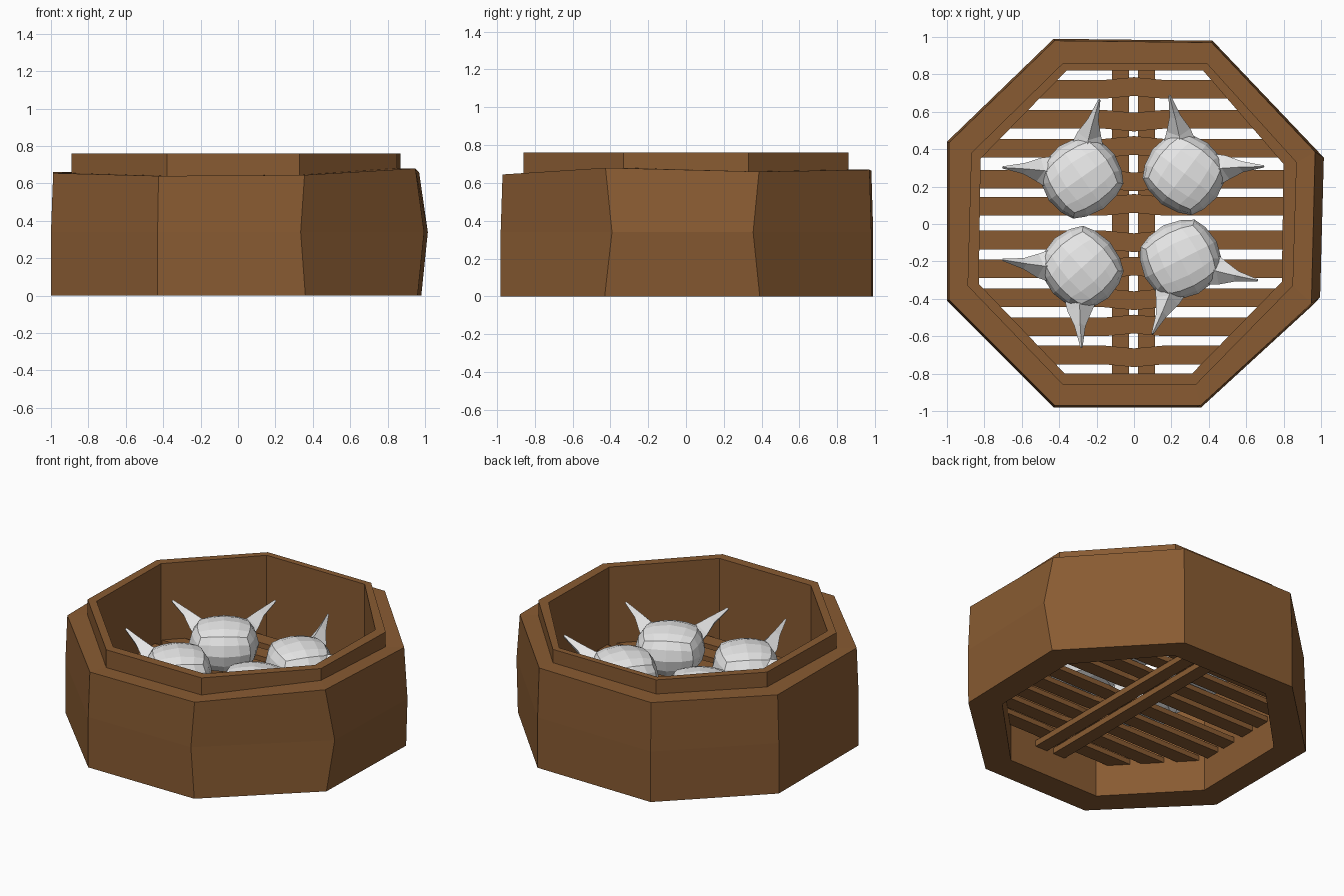
import bpy, bmesh
from math import radians
from mathutils import Vector, Matrix

if "Cube" in bpy.data.objects:
    bpy.data.objects.remove(bpy.data.objects["Cube"], do_unlink=True)


def make_material(name, rgb):
    mat = bpy.data.materials.new(name)
    mat.use_nodes = True
    mat.diffuse_color = (*rgb, 1)
    mat.node_tree.nodes["Principled BSDF"].inputs["Base Color"].default_value = (*rgb, 1)
    return mat


WOOD = make_material("brown wood", (0.25, 0.105, 0.032))
DOUGH = make_material("pale dough", (0.8, 0.8, 0.8))


def make_object(name, bm, mat):
    bmesh.ops.recalc_face_normals(bm, faces=bm.faces)
    mesh = bpy.data.meshes.new(name)
    bm.to_mesh(mesh)
    bm.free()
    mesh.materials.append(mat)
    obj = bpy.data.objects.new(name, mesh)
    bpy.context.collection.objects.link(obj)
    return obj


def bridge(bm, a, b):
    n = len(a)
    for i in range(n):
        bm.faces.new((a[i], a[(i + 1) % n], b[(i + 1) % n], b[i]))


def loft(bm, rings, caps=True):
    loops = [[bm.verts.new(p) for p in ring] for ring in rings]
    for a, b in zip(loops, loops[1:]):
        bridge(bm, a, b)
    if caps:
        bm.faces.new(loops[0])
        bm.faces.new(loops[-1])
    else:
        bridge(bm, loops[-1], loops[0])


# Basket wall: slightly hand-cut octagon, swept through its section
OUTER = [(-.43, .99), (.42, .98), (.98, .39), (.96, -.43),
         (.36, -.98), (-.43, -.98), (-1, -.41), (-1, .44)]
RIM = [(-.38, .86), (.39, .86), (.87, .33), (.85, -.33),
       (.33, -.86), (-.38, -.86), (-.89, -.33), (-.87, .38)]
INNER = [(-.36, .82), (.37, .82), (.8, .32), (.79, -.31),
         (.31, -.8), (-.37, -.8), (-.83, -.32), (-.82, .35)]
LEDGE_Z = [.665, .67, .66, .68, .645, .64, .655, .66]


def ring(points, z, sx=1, sy=1):
    heights = z if isinstance(z, list) else [z] * len(points)
    return [(x * sx, y * sy, h) for (x, y), h in zip(points, heights)]


belly = [(x + (.035 if x > .9 else 0), y * (.91 if x > .9 else 1), .34) for x, y in OUTER]
belly[4] = (.335, -.98, .34)
bm = bmesh.new()
loft(bm, [ring(INNER, 0), ring(OUTER, 0), belly,
          ring(OUTER, LEDGE_Z, .988, .99), ring(RIM, LEDGE_Z),
          ring(RIM, .76), ring(INNER, .76)], caps=False)
make_object("basket_wall", bm, WOOD)

# Floor slats running side to side, slightly bowed at the middle
SLAT_Y = [.72, .56, .405, .24, .095, -.085, -.24, -.395, -.55, -.7]
for i, y in enumerate(SLAT_Y):
    reach = min(.86, 1.23 - abs(y))
    bow = .015 if i % 2 == 0 else -.015
    bm = bmesh.new()
    sections = []
    for x, shift in ((-reach, 0), (-.16, 0), (0, bow), (.16, 0), (reach, 0)):
        lo, hi = y + shift - .05, y + shift + .05
        sections.append([(x, lo, .21), (x, hi, .21), (x, hi, .245), (x, lo, .245)])
    loft(bm, sections)
    make_object(f"floor_slat_{i + 1}", bm, WOOD)

# Two cross strips beneath the slats
for name, x in (("right_cross_strip", -.073), ("left_cross_strip", .067)):
    bm = bmesh.new()
    bmesh.ops.create_cube(bm, size=1, matrix=Matrix.Translation((x, 0, .192))
                          @ Matrix.Diagonal((.09, 1.7, .04, 1)))
    make_object(name, bm, WOOD)


# Dumplings: rounded block with two spikes on the outward side (+x locally)
def make_dumpling(name, x, y, angle):
    bm = bmesh.new()
    bmesh.ops.create_cube(bm, size=2)
    bmesh.ops.subdivide_edges(bm, edges=bm.edges[:], cuts=3, use_grid_fill=True)
    for v in bm.verts:
        p = v.co * .18 + v.co.normalized() * .82
        v.co = Vector((p.x * .205, p.y * .215, p.z * .155 + .405))
    for side in (-1, 1):
        sections = []
        for centre, r, h in (((.07, .08, .42), .11, .1), ((.165, .165, .455), .065, .065),
                             ((.215, .225, .505), .03, .035), ((.285, .315, .56), .006, .01)):
            c = Vector((centre[0], centre[1] * side, centre[2]))
            across = Vector((.7, -.7 * side, 0)) * r
            up = Vector((-.35, -.35 * side, .87)) * h
            sections.append([c + across, c + up, c - across, c - up])
        loft(bm, sections)
    obj = make_object(name, bm, DOUGH)
    obj.location = (x, y, 0)
    obj.rotation_euler.z = radians(angle)


make_dumpling("back_right_dumpling", -.28, .25, 125)
make_dumpling("back_left_dumpling", .27, .27, 53)
make_dumpling("front_right_dumpling", -.28, -.235, 222)
make_dumpling("front_left_dumpling", .25, -.19, -63)
